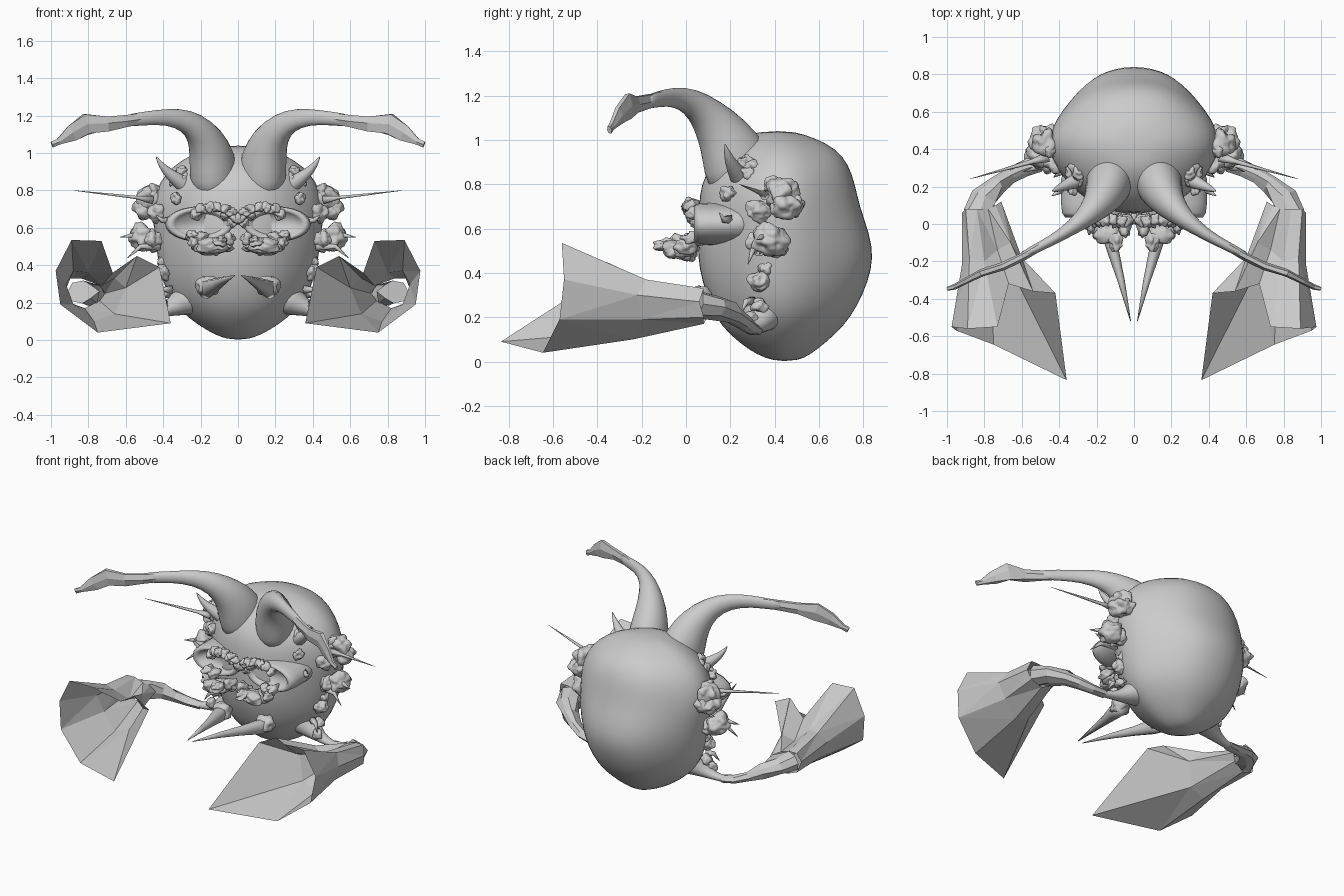
import bpy, bmesh, random
from math import sin, cos, pi
from mathutils import Vector, noise

random.seed(4)


def finish(name, bm, mirror=True, subsurf=0, smooth=True):
    bmesh.ops.recalc_face_normals(bm, faces=bm.faces)
    me = bpy.data.meshes.new(name)
    bm.to_mesh(me)
    bm.free()
    ob = bpy.data.objects.new(name, me)
    bpy.context.collection.objects.link(ob)
    if smooth:
        for p in me.polygons:
            p.use_smooth = True
    if mirror:
        ob.modifiers.new("Mirror", 'MIRROR').use_mirror_merge = False
    if subsurf:
        ob.modifiers.new("Smooth", 'SUBSURF').levels = subsurf
        ob.modifiers["Smooth"].render_levels = subsurf
    return ob


def bridge(bm, rings, cap_start=True, cap_end=True):
    n = len(rings[0])
    for a, b in zip(rings, rings[1:]):
        for i in range(n):
            j = (i + 1) % n
            bm.faces.new((a[i], a[j], b[j], b[i]))
    if cap_start:
        bm.faces.new(rings[0])
    if cap_end:
        bm.faces.new(rings[-1])


def tube(bm, path, sides=8, jitter=0.0):
    """path rows: x, y, z, sideways radius, upright radius"""
    pts = [Vector(p[:3]) for p in path]
    rings = []
    for k, p in enumerate(pts):
        t = (pts[min(k + 1, len(pts) - 1)] - pts[max(k - 1, 0)]).normalized()
        s = t.cross(Vector((0, 0, 1))).normalized()
        u = s.cross(t)
        ring = []
        for i in range(sides):
            a = 2 * pi * i / sides
            r = 1 + random.uniform(-jitter, jitter)
            ring.append(bm.verts.new(p + (s * cos(a) * path[k][3] + u * sin(a) * path[k][4]) * r))
        rings.append(ring)
    bridge(bm, rings)


def lump(bm, c, size, rough=0.4, sub=3):
    """rough crusty nodule"""
    c, size = Vector(c), Vector(size)
    new = bmesh.ops.create_icosphere(bm, subdivisions=sub, radius=1)['verts']
    for v in new:
        d = v.co.copy()
        f = 1 + rough * noise.noise(d * 1.3 + c * 23) + rough * 0.35 * noise.noise(d * 3.2 + c * 51)
        v.co = c + Vector((d.x * size.x, d.y * size.y, d.z * size.z)) * f


# Body: rounded sack, rows are z, front y, back y, half width
rows = [(0.002, .40, .50, .05), (.03, .32, .56, .13), (.08, .245, .625, .215), (.16, .155, .715, .32),
        (.25, .11, .775, .385), (.36, .07, .825, .42), (.47, .05, .85, .44), (.58, .05, .83, .455),
        (.70, .055, .785, .465), (.80, .065, .765, .445), (.89, .11, .735, .395), (.96, .18, .68, .31),
        (1.01, .25, .58, .21), (1.04, .33, .48, .09)]
bm = bmesh.new()
rings = []
for z, yf, yb, hw in rows:
    mid = .43
    ring = []
    for i in range(28):
        a = 2 * pi * i / 28
        s = sin(a)
        pinch = 1 - .09 * sin(2 * a) ** 2
        ring.append(bm.verts.new((hw * cos(a) * pinch, mid + s * ((yb - mid) if s > 0 else (mid - yf)), z)))
    rings.append(ring)
bridge(bm, rings)
finish("body", bm, mirror=False, subsurf=1)

# Great horns: thick smooth roots sweeping out and forward
bm = bmesh.new()
tube(bm, [(.12, .27, .78, .13, .17), (.13, .225, .91, .135, .165), (.15, .17, 1.02, .115, .13),
          (.195, .10, 1.11, .085, .09), (.27, .025, 1.175, .053, .065), (.38, -.055, 1.195, .032, .045),
          (.50, -.12, 1.185, .026, .037), (.62, -.18, 1.17, .022, .035)], 12)
finish("horn_root", bm, subsurf=1)

# Horn ends: flat, creased blades
bm = bmesh.new()
tube(bm, [(.50, -.12, 1.185, .025, .035), (.60, -.175, 1.17, .022, .04), (.70, -.225, 1.16, .022, .045),
          (.81, -.26, 1.155, .022, .06), (.89, -.30, 1.11, .018, .05), (.96, -.335, 1.06, .015, .02),
          (.995, -.345, 1.045, .012, .018)], 6, .15)
finish("horn_blade", bm, smooth=False)

# Arms: flared smooth root, then crumpled limb
bm = bmesh.new()
tube(bm, [(.22, .36, .25, .14, .13), (.31, .34, .195, .08, .07), (.40, .325, .155, .04, .032),
          (.48, .315, .14, .028, .022), (.56, .30, .14, .026, .022)], 12)
finish("arm_root", bm, subsurf=1)
bm = bmesh.new()
tube(bm, [(.50, .315, .14, .03, .025), (.58, .295, .15, .035, .03), (.66, .26, .18, .035, .035),
          (.73, .215, .215, .05, .045), (.80, .14, .245, .075, .06), (.83, .05, .26, .085, .065)], 8, .25)
finish("arm", bm, smooth=False)

# Claws: folded open scoops, lofted from a wrist ring to a jagged rim
wrist = [(.74, .10, .21), (.82, .08, .17), (.90, .08, .20), (.92, .06, .27), (.90, .08, .33),
         (.84, .08, .33), (.78, .08, .31), (.74, .10, .29), (.71, .12, .25)]
mid = [(.66, -.24, .14), (.77, -.24, .10), (.88, -.20, .19), (.92, -.22, .30), (.88, -.18, .37),
       (.80, -.2, .36), (.73, -.14, .29), (.66, -.10, .33), (.60, -.18, .28)]
rim = [(.36, -.835, .09), (.75, -.645, .04), (.95, -.57, .19), (.975, -.55, .37), (.89, -.56, .535),
       (.73, -.55, .53), (.67, -.32, .36), (.54, -.36, .45), (.42, -.37, .39)]
bm = bmesh.new()
rs = [[bm.verts.new(p) for p in r] for r in (wrist, mid, rim)]
bridge(bm, rs, False, False)
bmesh.ops.triangulate(bm, faces=bm.faces)
finish("claw", bm, smooth=False)

# Lower fangs pointing forward
bm = bmesh.new()
tube(bm, [(.17, .10, .27, .045, .05), (.15, .0, .28, .042, .045), (.115, -.13, .295, .032, .034),
          (.07, -.30, .32, .019, .019), (.018, -.52, .345, .002, .002)], 8, .12)
lump(bm, (.165, .06, .285), (.06, .06, .055))
finish("fang", bm)

# Brow spikes and long side needles
bm = bmesh.new()
tube(bm, [(.25, .27, .80, .06, .06), (.30, .235, .84, .045, .045), (.37, .205, .89, .03, .03),
          (.415, .185, .94, .016, .016), (.44, .175, .985, .002, .002)], 10)
finish("brow_spike", bm, subsurf=1)
bm = bmesh.new()
tube(bm, [(.46, .36, .75, .03, .025), (.54, .335, .762, .014, .01), (.70, .29, .78, .007, .006),
          (.88, .24, .80, .001, .001)], 6)
# short hooked thorns on the flanks
for x, y, z, dx, dz in ((.47, .37, .56, .16, -.01), (.42, .33, .50, .17, -.06), (.36, .20, .64, .08, .03),
                        (.36, .30, .27, .07, -.05)):
    tube(bm, [(x, y, z, .025, .025), (x + dx * .6, y - .03, z, .014, .014),
              (x + dx, y - .05, z + dz, .002, .002)], 6)
finish("side_needles", bm)

# Eye mask: rounded pods on both sides of the face, hollowed at the front
bm = bmesh.new()
prev = []
for y, k in ((.30, .9), (.24, 1), (.18, 1), (.11, 1), (.06, .97), (.035, .88), (.05, .72), (.09, .6)):
    ring = []
    for i in range(24):
        a = 2 * pi * i / 24
        c, s = cos(a), sin(a)
        ring.append(bm.verts.new((.205 + .185 * k * c, y, .62 + .095 * k * s)))
    prev.append(ring)
bridge(bm, prev)
finish("eye_pod", bm)

# Crust around the mask: upper arc, outer corner and jutting lower lip
bm = bmesh.new()
upper = [(.01, .03, .65), (.04, .02, .68), (.07, .02, .70), (.11, .02, .71), (.15, .02, .71),
         (.19, .03, .70), (.225, .04, .67), (.03, .05, .63), (.07, .04, .665)]
lower = [(.245, .03, .555), (.23, .0, .52), (.195, -.01, .495), (.20, .02, .55), (.05, -.02, .54),
         (.06, .01, .50), (.12, .0, .485)]
for p in upper:
    lump(bm, p, (.03, .035, .026), .7)
for p in lower:
    lump(bm, p, (.033, .045, .03), .7)
lump(bm, (.135, -.03, .50), (.085, .07, .045), .5, 4)
lump(bm, (.095, -.09, .525), (.035, .055, .028), .5, 4)
finish("mask_crust", bm)

# Flank nodules: clusters of rough bulbs
bm = bmesh.new()
for c, r in (((.47, .43, .76), .07), ((.50, .45, .70), .058), ((.46, .47, .71), .055), ((.45, .40, .79), .04),
             ((.43, .33, .68), .05), ((.51, .38, .55), .07), ((.46, .33, .54), .05), ((.46, .41, .52), .05),
             ((.40, .33, .36), .042)):
    lump(bm, c, (r, r * 1.1, r), .4, 4)
for c in ((.30, .27, .90), (.28, .24, .86), (.32, .30, .88), (.34, .28, .85), (.40, .36, .42),
          (.39, .33, .25), (.40, .29, .19), (.33, .19, .76)):
    lump(bm, c, (.03, .035, .03), .6)
finish("flank_nodules", bm)
